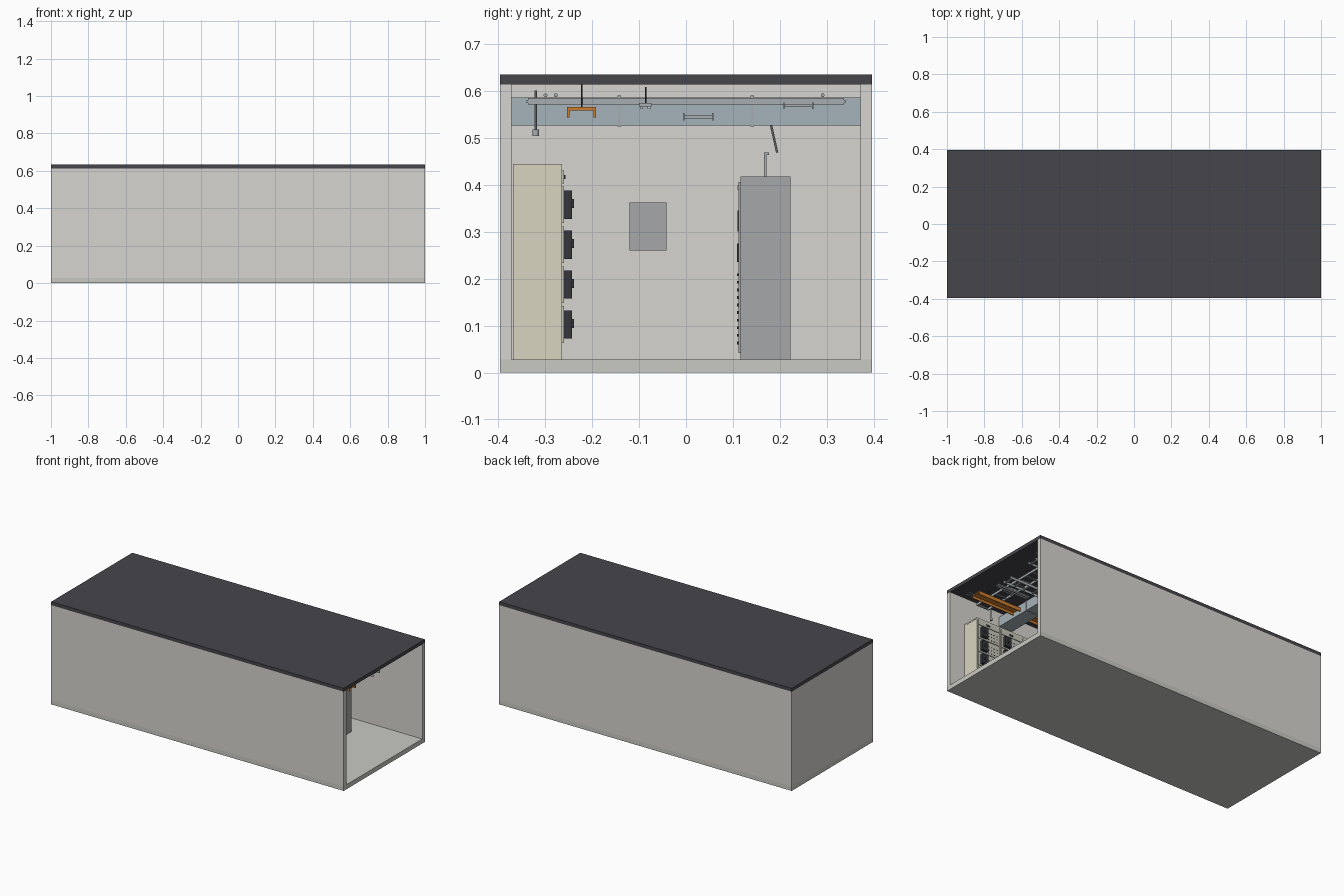
import bpy, bmesh
from mathutils import Matrix, Vector

if "Cube" in bpy.data.objects:
    bpy.data.objects.remove(bpy.data.objects["Cube"])


def mat(name, r, g, b):
    m = bpy.data.materials.new(name)
    m.diffuse_color = [(c / 255) ** 2.2 for c in (r, g, b)] + [1]
    m.use_nodes = True
    m.node_tree.nodes["Principled BSDF"].inputs["Base Color"].default_value = m.diffuse_color
    return m


WALL = mat("wall_paint", 214, 212, 207)
FLOOR = mat("floor_paint", 200, 200, 194)
ROOF = mat("roof_dark", 72, 71, 76)
CREAM = mat("cream_enamel", 216, 212, 192)
PANEL = mat("panel_grey", 195, 195, 186)
GREY = mat("cabinet_grey", 165, 166, 168)
DARK = mat("dark_plastic", 55, 57, 60)
ORANGE = mat("orange_tray", 205, 125, 50)
STEEL = mat("galvanised", 165, 172, 176)
DUCT = mat("duct_blue_grey", 165, 178, 185)
LAMP = mat("lamp_white", 225, 226, 222)


def finish(name, bm, m):
    me = bpy.data.meshes.new(name)
    bm.to_mesh(me)
    bm.free()
    me.materials.append(m)
    ob = bpy.data.objects.new(name, me)
    bpy.context.collection.objects.link(ob)
    return ob


def boxes(name, m, items):
    """One object from many (x0, x1, y0, y1, z0, z1) boxes."""
    bm = bmesh.new()
    for x0, x1, y0, y1, z0, z1 in items:
        t = Matrix.Translation(((x0 + x1) / 2, (y0 + y1) / 2, (z0 + z1) / 2))
        s = Matrix.Diagonal((x1 - x0, y1 - y0, z1 - z0, 1))
        bmesh.ops.create_cube(bm, size=1, matrix=t @ s)
    return finish(name, bm, m)


def rods(name, m, items, r, seg=10):
    """One object from many straight rods (start, end)."""
    bm = bmesh.new()
    for a, b in items:
        a, b = Vector(a), Vector(b)
        d = b - a
        t = Matrix.Translation((a + b) / 2) @ d.to_track_quat('Z', 'Y').to_matrix().to_4x4()
        bmesh.ops.create_cone(bm, cap_ends=True, segments=seg, radius1=r, radius2=r,
                              depth=d.length, matrix=t)
    return finish(name, bm, m)


def steps(a, b, n):
    return [a + (b - a) * i / (n - 1) for i in range(n)]


# Shell, open at the right end
Y = 0.396
boxes("floor_slab", FLOOR, [(-1, 1, -Y, Y, 0, 0.028)])
boxes("front_wall", WALL, [(-1, 1, -Y, -0.371, 0.028, 0.613)])
boxes("back_wall", WALL, [(-1, 1, 0.371, Y, 0.028, 0.613)])
boxes("left_end_wall", WALL, [(-1, -0.975, -0.371, 0.371, 0.028, 0.613)])
boxes("roof_slab", ROOF, [(-1, 1, -Y, Y, 0.613, 0.634)])
boxes("wall_vent", GREY, [(-0.975, -0.955, -0.12, -0.042, 0.26, 0.362)])

# Cream switchgear row along the front wall
N, X0, X1 = 11, -0.9, 0.9
W = (X1 - X0) / N
cols = [X0 + W * i for i in range(N)]
levels = [0.102, 0.187, 0.272, 0.357]
boxes("switchgear_bodies", CREAM,
      [(x + 0.001, x + W - 0.001, -0.368, -0.264, 0.028, 0.436) for x in cols])
boxes("switchgear_top_cover", CREAM, [(X0, X1, -0.368, -0.264, 0.436, 0.444)])
boxes("switchgear_drawers", PANEL,
      [(x + 0.008, x + W - 0.008, -0.264, -0.26, z - 0.039, z + 0.039)
       for x in cols for z in levels]
      + [(x + 0.008, x + W - 0.008, -0.264, -0.26, 0.402, 0.43) for x in cols])
boxes("breaker_housings", DARK,
      [(x + W * 0.6, x + W * 0.85, -0.261, -0.243, z - 0.03, z + 0.03)
       for x in cols for z in levels])
boxes("breaker_levers", DARK,
      [(x + W * 0.70, x + W * 0.75, -0.244, -0.238, z - 0.007, z + 0.012)
       for x in cols for z in levels])
boxes("drawer_vent_slots", DARK,
      [(x + W * f, x + W * f + 0.008, -0.261, -0.259, z + dz, z + dz + 0.005)
       for x in cols for z in levels for f in (0.12, 0.24, 0.36, 0.48)
       for dz in (-0.028, -0.008, 0.012)])
boxes("drawer_pulls", DARK,
      [(x + W * 0.45, x + W * 0.6, -0.261, -0.256, 0.412, 0.42) for x in cols])

# Grey control cabinets standing off the back wall
M, GX0, GX1 = 8, -0.62, 0.62
G = (GX1 - GX0) / M
gcols = [GX0 + G * i for i in range(M)]
boxes("control_cabinets", GREY,
      [(x + 0.001, x + G - 0.001, 0.116, 0.222, 0.028, 0.417) for x in gcols])
boxes("control_cabinet_doors", GREY,
      [(x + 0.006, x + G - 0.006, 0.112, 0.116, 0.042, 0.405) for x in gcols])
boxes("door_louvres", DARK,
      [(x + 0.03, x + G - 0.03, 0.109, 0.113, z, z + 0.006)
       for x in gcols for z in steps(0.06, 0.205, 10)])
boxes("door_displays", DARK,
      [(x + 0.045, x + G - 0.045, 0.110, 0.113, 0.30, 0.345) for x in gcols])
boxes("door_handles", DARK,
      [(x + G - 0.022, x + G - 0.014, 0.109, 0.113, 0.235, 0.275) for x in gcols])
boxes("door_nameplates", LAMP,
      [(x + 0.05, x + G - 0.05, 0.110, 0.113, 0.388, 0.398) for x in gcols])

# Cable outlets above the control cabinets
gx = [x + G / 2 for x in gcols]
boxes("cabinet_outlet_brackets", STEEL,
      [(x - 0.006, x + 0.006, 0.166, 0.171, 0.417, 0.468) for x in gx]
      + [(x - 0.006, x + 0.006, 0.166, 0.177, 0.463, 0.468) for x in gx])
rods("cable_drops", STEEL, [((x, 0.194, 0.468), (x, 0.181, 0.526)) for x in gx], 0.0025)

# Air ducts crossing the room
duct_x = (-0.605, 0, 0.605)
boxes("cross_ducts", DUCT, [(x - 0.045, x + 0.045, -0.371, 0.371, 0.526, 0.585) for x in duct_x])
boxes("duct_straps", STEEL,
      [(x - 0.048, x + 0.048, y - 0.004, y + 0.004, 0.523, 0.589)
       for x in duct_x for y in (-0.142, 0.141)])

# Orange inverted channel cable tray on hangers
boxes("orange_cable_tray", ORANGE,
      [(-0.94, 0.94, -0.253, -0.192, 0.558, 0.565),
       (-0.94, 0.94, -0.253, -0.248, 0.543, 0.558),
       (-0.94, 0.94, -0.197, -0.192, 0.543, 0.558)])
rods("orange_tray_hangers", DARK,
     [((x, -0.222, 0.565), (x, -0.222, 0.613)) for x in steps(-0.85, 0.85, 8)], 0.0015, 8)


# Ladder trays running the length of the room
def ladder(name, y0, y1, z, h):
    boxes(name, STEEL,
          [(-0.93, 0.93, y, y + 0.003, z - h, z + h) for y in (y0, y1 - 0.003)]
          + [(x - 0.005, x + 0.005, y0, y1, z - 0.003, z + 0.003)
             for x in steps(-0.91, 0.91, 30)])


ladder("centre_ladder_tray", -0.006, 0.058, 0.544, 0.008)
ladder("back_ladder_tray", 0.207, 0.271, 0.568, 0.007)

# Ladder trays running across the room
bars = []
for c in (-0.8, -0.3, 0.3, 0.8):
    bars += [(x - 0.003, x + 0.003, -0.336, 0.336, 0.570, 0.584) for x in (c - 0.04, c + 0.04)]
    bars += [(c - 0.04, c + 0.04, y - 0.004, y + 0.004, 0.574, 0.580)
             for y in steps(-0.335, 0.335, 14)]
boxes("cross_ladder_trays", STEEL, bars)

# Strip lights on rods
lights = [(-0.9, -0.68), (-0.52, -0.3), (-0.2, -0.06), (0.06, 0.2), (0.3, 0.52), (0.68, 0.9)]
boxes("strip_light_housings", STEEL, [(a, b, -0.1, -0.073, 0.566, 0.573) for a, b in lights])
boxes("strip_light_tubes", LAMP,
      [(a + 0.01, b - 0.01, y, y + 0.006, 0.561, 0.566)
       for a, b in lights for y in (-0.097, -0.082)])
rods("strip_light_rods", DARK,
     [((x, -0.086, 0.573), (x, -0.086, 0.608))
      for a, b in lights for x in (a + 0.03, b - 0.03)], 0.0015, 8)

# Ceiling conduits and pendant detectors
rods("ceiling_conduits", STEEL,
     [((-0.94, y, 0.590), (0.94, y, 0.590)) for y in (-0.299, -0.277, 0.291)], 0.004)
px = (-0.75, -0.25, 0.25, 0.75)
rods("detector_stems", STEEL, [((x, -0.32, 0.513), (x, -0.32, 0.6)) for x in px], 0.0025)
rods("detector_heads", STEEL, [((x, -0.32, 0.503), (x, -0.32, 0.517)) for x in px], 0.007, 12)
